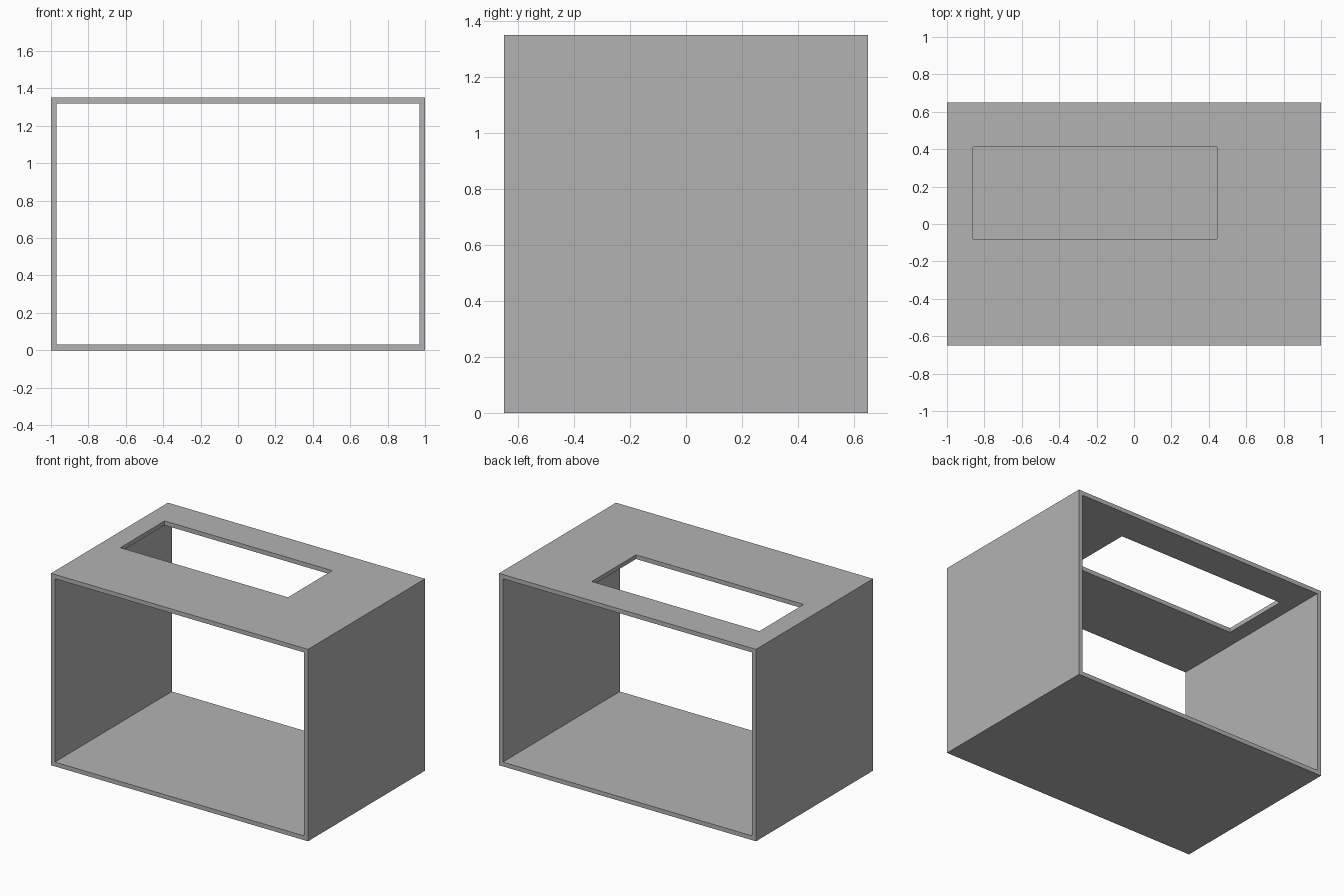
import bpy

WIDTH, DEPTH, HEIGHT, WALL = 2.0, 1.3, 1.35, 0.03

default_cube = bpy.data.objects.get("Cube")
if default_cube:
    bpy.data.objects.remove(default_cube, do_unlink=True)

# Single flat colour
grey = bpy.data.materials.new("plain grey")
grey.use_nodes = True
colour = (0.45, 0.45, 0.45, 1)
grey.diffuse_color = colour
bsdf = next(n for n in grey.node_tree.nodes if n.type == 'BSDF_PRINCIPLED')
bsdf.inputs["Base Color"].default_value = colour


def box(name, low, high):
    """Box spanning two opposite corners."""
    centre = [(a + b) / 2 for a, b in zip(low, high)]
    bpy.ops.mesh.primitive_cube_add(size=1, location=centre)
    ob = bpy.context.object
    ob.name = name
    ob.scale = [b - a for a, b in zip(low, high)]
    bpy.ops.object.transform_apply(location=True, rotation=False, scale=True)
    ob.data.materials.append(grey)
    return ob


def cut(target, cutter):
    """Subtract a helper box from the target and discard the helper."""
    cutter.hide_render = True
    mod = target.modifiers.new("cut", 'BOOLEAN')
    mod.operation = 'DIFFERENCE'
    mod.solver = 'EXACT'
    mod.object = cutter
    bpy.context.view_layer.objects.active = target
    bpy.ops.object.modifier_apply(modifier=mod.name)
    bpy.data.objects.remove(cutter, do_unlink=True)


# Outer case
x, y = WIDTH / 2, DEPTH / 2
case = box("open_case", (-x, -y, 0), (x, y, HEIGHT))

# Opening running from front to back
cut(case, box("through_cutter", (-x + WALL, -y - 0.1, WALL),
              (x - WALL, y + 0.1, HEIGHT - WALL)))

# Off-centre rectangular opening in the top panel
cut(case, box("top_cutter", (-0.86, -0.08, HEIGHT - 0.2),
              (0.445, 0.412, HEIGHT + 0.1)))
